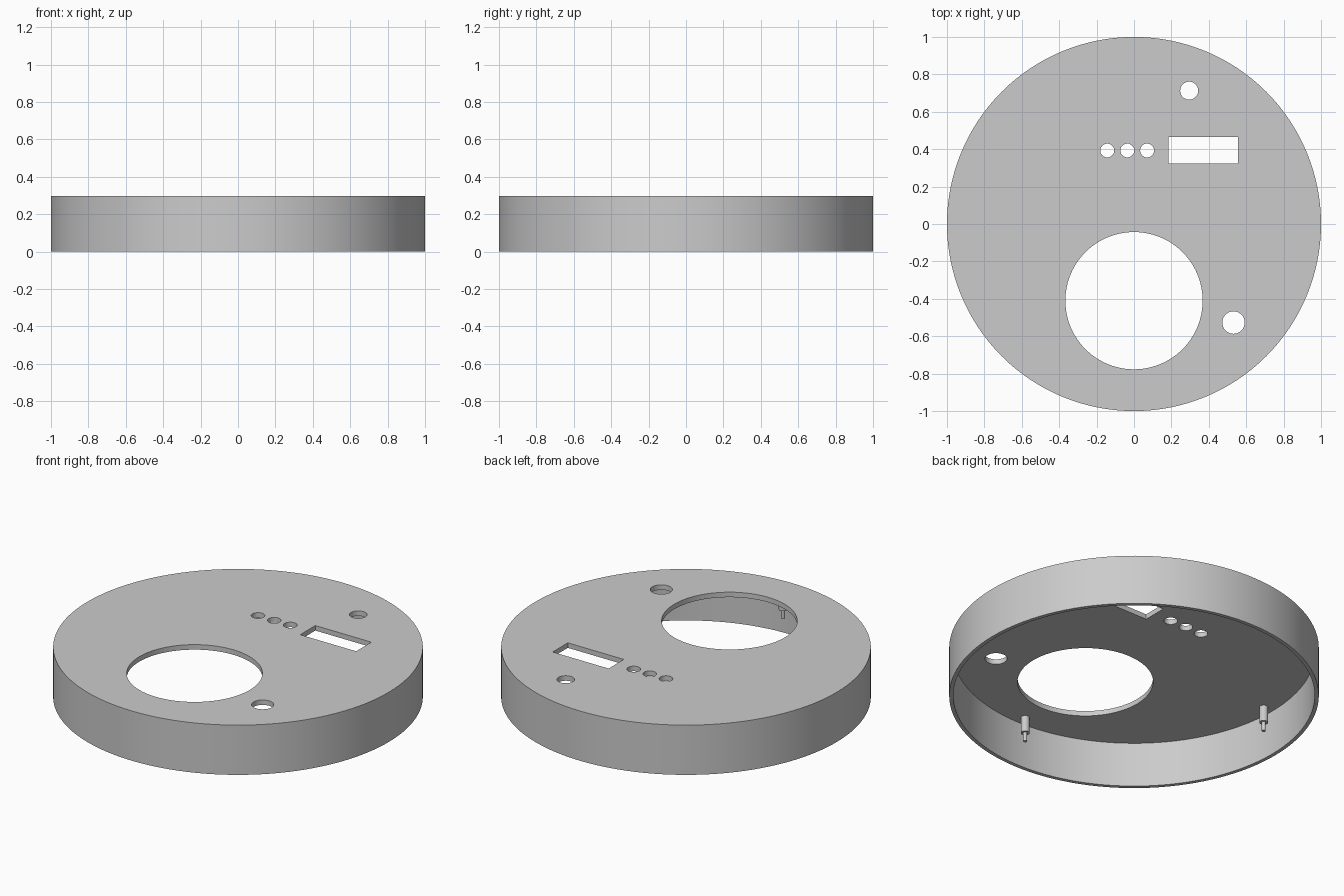
import bpy
import bmesh
from math import radians
from mathutils import Matrix, Vector

HEIGHT = 0.297
PLATE = 0.03
WALL = 0.022
UNDERSIDE = HEIGHT - PLATE

old = bpy.data.objects.get("Cube")
if old:
    bpy.data.objects.remove(old, do_unlink=True)

grey = bpy.data.materials.new("plain grey")
grey.use_nodes = True
colour = (0.6, 0.6, 0.6, 1)
grey.diffuse_color = colour
grey.node_tree.nodes["Principled BSDF"].inputs["Base Color"].default_value = colour


def make_object(name, bm):
    bmesh.ops.recalc_face_normals(bm, faces=bm.faces)
    mesh = bpy.data.meshes.new(name)
    bm.to_mesh(mesh)
    bm.free()
    mesh.materials.append(grey)
    obj = bpy.data.objects.new(name, mesh)
    bpy.context.collection.objects.link(obj)
    return obj


def lathe(name, profile, segments, at=(0, 0)):
    """Spin a profile of (radius, z) points, from axis to axis, into a solid."""
    bm = bmesh.new()
    verts = [bm.verts.new((r, 0, z)) for r, z in profile]
    edges = [bm.edges.new(pair) for pair in zip(verts, verts[1:])]
    bmesh.ops.spin(bm, geom=verts + edges, cent=(0, 0, 0), axis=(0, 0, 1),
                   angle=radians(360), steps=segments)
    bmesh.ops.remove_doubles(bm, verts=bm.verts, dist=0.0001)
    bmesh.ops.translate(bm, verts=bm.verts, vec=(at[0], at[1], 0))
    return make_object(name, bm)


def select_only(obj):
    bpy.ops.object.select_all(action='DESELECT')
    obj.select_set(True)
    bpy.context.view_layer.objects.active = obj


def smooth(obj):
    select_only(obj)
    bpy.ops.object.shade_smooth_by_angle(angle=radians(30))


def cut(target, cutter):
    mod = target.modifiers.new("cut", 'BOOLEAN')
    mod.operation = 'DIFFERENCE'
    mod.solver = 'EXACT'
    mod.object = cutter
    select_only(target)
    bpy.ops.object.modifier_apply(modifier=mod.name)
    bpy.data.objects.remove(cutter, do_unlink=True)


# Round cover: a flat top plate with a thin wall, open below
inner = 1 - WALL
cover = lathe("round_cover", [(0, HEIGHT), (1, HEIGHT), (1, 0), (inner, 0),
                              (inner, UNDERSIDE), (0, UNDERSIDE)], 128)

# Round openings: x, y, radius, segments
low, high = UNDERSIDE - 0.05, HEIGHT + 0.05
holes = [(0, -0.41, 0.367, 96), (0.295, 0.713, 0.048, 40), (0.532, -0.527, 0.06, 40)]
holes += [(x, 0.393, 0.037, 32) for x in (-0.143, -0.036, 0.07)]
for x, y, r, n in holes:
    cut(cover, lathe("hole_cutter", [(0, low), (r, low), (r, high), (0, high)], n, (x, y)))

# Rectangular window
bm = bmesh.new()
bmesh.ops.create_cube(bm, size=1, matrix=Matrix.LocRotScale(
    Vector((0.37, 0.394, HEIGHT)), None, Vector((0.37, 0.143, 0.2))))
cut(cover, make_object("window_cutter", bm))
smooth(cover)

# Four stepped pegs hanging from the plate near the wall
peg = [(0, UNDERSIDE + 0.005), (0.024, UNDERSIDE + 0.005), (0.024, 0.172),
       (0.011, 0.172), (0.011, 0.12), (0, 0.12)]
d = 0.916
for side, spot in {"front": (0, -d), "back": (0, d), "left": (d, 0), "right": (-d, 0)}.items():
    smooth(lathe(side + "_peg", peg, 24, spot))
